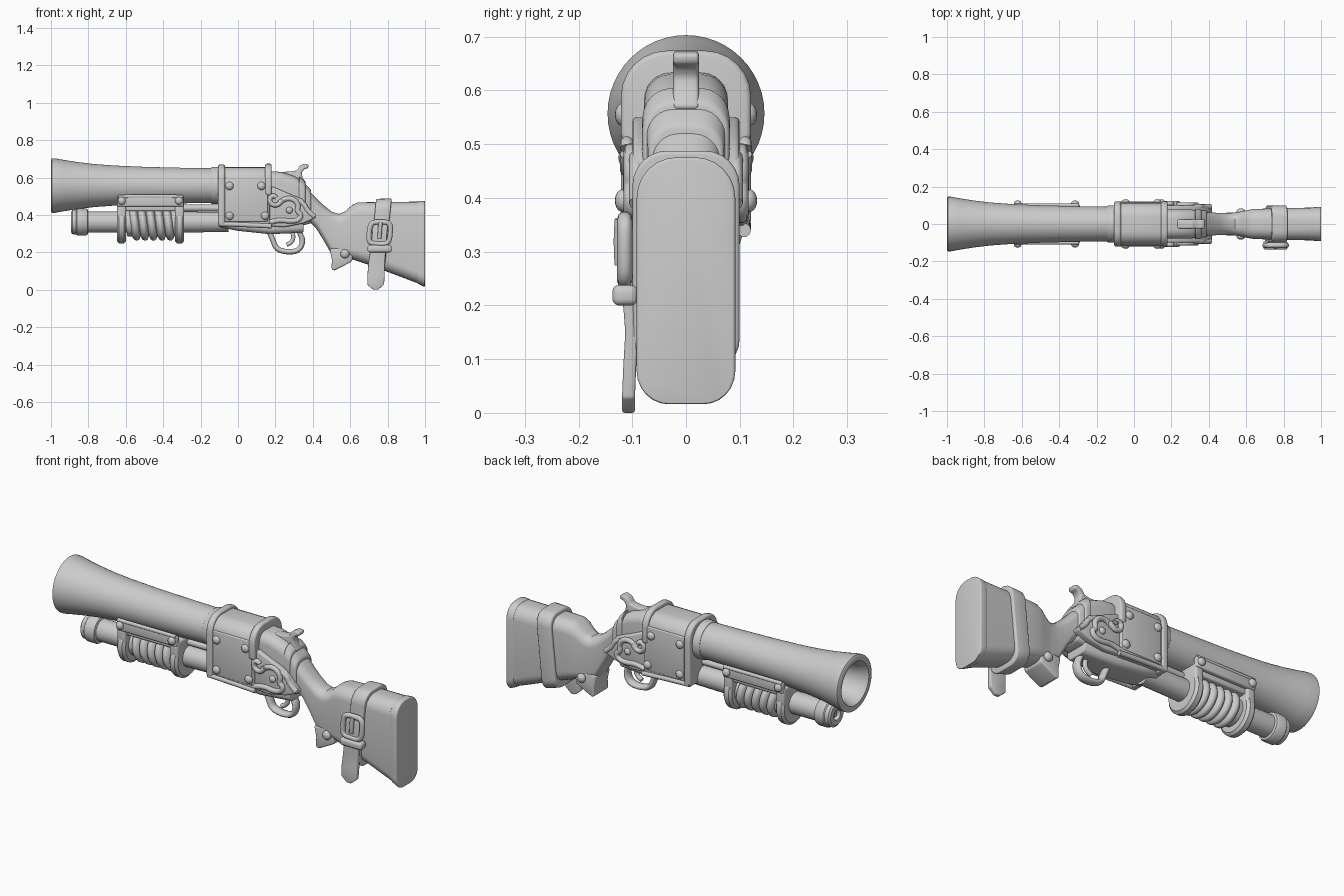
import bpy, bmesh, math
from mathutils import Vector


def finish(name, bm, bevel=0.0, segs=3):
    """Bevel the hard edges, smooth-shade and link the object."""
    bmesh.ops.recalc_face_normals(bm, faces=bm.faces[:])
    if bevel:
        hard = [e for e in bm.edges if len(e.link_faces) == 2 and e.calc_face_angle() > 0.6]
        bmesh.ops.bevel(bm, geom=hard, offset=bevel, segments=segs, profile=0.5,
                        affect='EDGES', clamp_overlap=True)
    me = bpy.data.meshes.new(name)
    bm.to_mesh(me)
    bm.free()
    me.shade_smooth()
    me.set_sharp_from_angle(angle=math.radians(38))
    ob = bpy.data.objects.new(name, me)
    bpy.context.collection.objects.link(ob)
    return ob


def skin(name, rings, bevel=0.0):
    """Bridge equal-sized rings of points and cap both ends."""
    bm = bmesh.new()
    vs = [[bm.verts.new(p) for p in r] for r in rings]
    n = len(vs[0])
    for a, b in zip(vs, vs[1:]):
        for i in range(n):
            j = (i + 1) % n
            bm.faces.new((a[i], a[j], b[j], b[i]))
    bm.faces.new(vs[0])
    bm.faces.new(vs[-1])
    return finish(name, bm, bevel)


def lathe(name, profile, zc, n=48, tilt=0.0):
    """Revolve (x, radius) pairs about a line along x at height zc."""
    rings = []
    for x, r in profile:
        ang = [2 * math.pi * i / n for i in range(n)]
        rings.append([(x + tilt * r * math.sin(a), r * math.cos(a), zc + r * math.sin(a)) for a in ang])
    return skin(name, rings)


def loft(name, sections, bevel=0.0, shear=0.0):
    """Loft rounded rectangles (x, top, bottom, half width, top radius, bottom radius)."""
    rings = []
    for x, zt, zb, hy, rt, rb in sections:
        ring = []
        for sy, z, r, start in ((1, zt - rt, rt, 0), (-1, zt - rt, rt, 90),
                                (-1, zb + rb, rb, 180), (1, zb + rb, rb, 270)):
            for k in range(7):
                a = math.radians(start + k * 15)
                pz = z + r * math.sin(a)
                ring.append((x + shear * (pz - 0.3), sy * (hy - r) + r * math.cos(a), pz))
        rings.append(ring)
    return skin(name, rings, bevel)


def prism(name, pts, y0, y1, bevel=0.01):
    """Extrude an (x, z) outline from y0 to y1."""
    return skin(name, [[(x, y, z) for x, z in pts] for y in (y0, y1)], bevel)


def box(name, x0, x1, y0, y1, z0, z1, bevel=0.008):
    return prism(name, [(x0, z0), (x1, z0), (x1, z1), (x0, z1)], y0, y1, bevel)


def tube(name, pts, r, closed=False, flat=1.0):
    """Round bar along a smooth path, flat scales the width in y about its own centre."""
    cu = bpy.data.curves.new(name, 'CURVE')
    cu.dimensions = '3D'
    cu.bevel_depth, cu.bevel_resolution, cu.use_fill_caps = r, 3, True
    sp = cu.splines.new('NURBS')
    sp.points.add(len(pts) - 1)
    for p, c in zip(sp.points, pts):
        p.co = (*c, 1)
    sp.order_u, sp.resolution_u = 3, 6
    sp.use_endpoint_u, sp.use_cyclic_u = not closed, closed
    ob = bpy.data.objects.new(name, cu)
    bpy.context.collection.objects.link(ob)
    bpy.ops.object.select_all(action='DESELECT')
    ob.select_set(True)
    bpy.context.view_layer.objects.active = ob
    bpy.ops.object.convert(target='MESH')
    for v in ob.data.vertices:
        v.co.y *= flat
    return ob


def rivet(name, x, y, z, r=0.022):
    bm = bmesh.new()
    bmesh.ops.create_uvsphere(bm, u_segments=16, v_segments=10, radius=r)
    for v in bm.verts:
        v.co = Vector((x, y, z)) + Vector((v.co.x, v.co.y * 0.75, v.co.z))
    return finish(name, bm)


# Flared main barrel with open bore, and its rear collar
lathe("main_barrel", [(-0.55, 0.07), (-0.8, 0.078), (-0.95, 0.095), (-0.99, 0.108), (-1, 0.115),
                      (-1, 0.138), (-0.995, 0.146), (-0.98, 0.146), (-0.93, 0.137), (-0.86, 0.126),
                      (-0.77, 0.115), (-0.66, 0.107), (-0.5, 0.1), (-0.3, 0.095), (-0.05, 0.091)], 0.557)
lathe("barrel_collar", [(-0.145, 0.08), (-0.145, 0.094), (-0.138, 0.099), (-0.09, 0.099), (-0.09, 0.08)], 0.557)

# Magazine tube with recessed cap, and slide rod
lathe("magazine_tube", [(-0.82, 0.057), (-0.3, 0.056), (-0.05, 0.053)], 0.362)
lathe("magazine_cap", [(-0.865, 0.026), (-0.893, 0.028), (-0.893, 0.055), (-0.885, 0.065), (-0.865, 0.067),
                       (-0.86, 0.073), (-0.815, 0.073), (-0.805, 0.068), (-0.8, 0.055)], 0.362)
lathe("magazine_plug", [(-0.885, 0.012), (-0.88, 0.018), (-0.85, 0.018)], 0.362, 20)
lathe("slide_rod", [(-0.3, 0.018), (-0.05, 0.018)], 0.437, 20)

# Ribbed pump grip
ribs = [(-0.6, 0.07)]
for i in range(5):
    c = -0.552 + i * 0.045
    ribs += [(c + 0.0215 * t, 0.07 + 0.022 * h) for t, h in ((-1, 0), (-0.7, 0.7), (-0.25, 1), (0.25, 1), (0.7, 0.7), (1, 0))]
lathe("grip_ribs", ribs + [(-0.33, 0.07)], 0.355, 40, tilt=-0.12)
for x0, x1 in ((-0.648, -0.598), (-0.338, -0.288)):
    b = 0.012
    lathe("grip_end_ring", [(x0, 0.05), (x0, 0.1 - 0.005), (x0 + b, 0.108), (x1 - b, 0.108), (x1, 0.095), (x1, 0.05)], 0.355)
    box("grip_bracket", x0, x1, -0.1, 0.1, 0.36, 0.47, 0.012)
box("grip_web", -0.64, -0.295, -0.085, 0.085, 0.42, 0.465)
for s in (-1, 1):
    box("grip_side_bar", -0.645, -0.29, s * 0.08, s * 0.107, 0.445, 0.502)
    tube("grip_bar_lip", [(-0.64, s * 0.1, 0.498), (-0.47, s * 0.1, 0.5), (-0.295, s * 0.1, 0.498)], 0.01)
    for x in (-0.622, -0.315):
        rivet("grip_bolt", x, s * 0.11, 0.475, 0.021)

# Receiver shell, flanges and lower hull
loft("receiver", [(-0.095, 0.655, 0.35, 0.112, 0.075, 0.02), (0.17, 0.655, 0.335, 0.112, 0.075, 0.02)], 0.006)
loft("receiver_front_flange", [(-0.106, 0.67, 0.34, 0.121, 0.085, 0.02), (-0.07, 0.67, 0.34, 0.121, 0.085, 0.02)], 0.01)
loft("receiver_rear_flange", [(0.145, 0.674, 0.5, 0.121, 0.085, 0.02), (0.18, 0.674, 0.5, 0.121, 0.085, 0.02)], 0.01)
loft("receiver_hull", [(-0.1, 0.42, 0.335, 0.075, 0.01, 0.03), (0.0, 0.42, 0.315, 0.078, 0.01, 0.03),
                       (0.17, 0.42, 0.297, 0.078, 0.01, 0.03), (0.35, 0.42, 0.305, 0.065, 0.01, 0.03)], 0.006)
loft("receiver_tail", [(0.15, 0.635, 0.36, 0.078, 0.05, 0.03), (0.23, 0.63, 0.35, 0.078, 0.05, 0.03),
                       (0.3, 0.608, 0.34, 0.077, 0.05, 0.03), (0.35, 0.575, 0.345, 0.074, 0.05, 0.03),
                       (0.39, 0.535, 0.355, 0.07, 0.05, 0.03)], 0.008)
loft("tail_band", [(0.325, 0.608, 0.43, 0.082, 0.055, 0.02), (0.36, 0.578, 0.43, 0.08, 0.055, 0.02)], 0.008)

# Side plates, rivets, lock plates and scroll trim on both sides
for s in (-1, 1):
    box("side_plate", -0.068, 0.16, s * 0.1, s * 0.117, 0.365, 0.6, 0.005)
    tube("plate_bottom_trim", [(-0.1, s * 0.108, 0.352), (0.05, s * 0.108, 0.347), (0.18, s * 0.108, 0.34)], 0.013)
    for x, z in ((-0.045, 0.555), (0.125, 0.555), (-0.045, 0.395), (0.145, 0.395)):
        rivet("plate_rivet", x, s * 0.116, z)
    prism("lock_plate", [(0.15, 0.34), (0.25, 0.335), (0.35, 0.355), (0.42, 0.385), (0.385, 0.43),
                         (0.345, 0.485), (0.27, 0.515), (0.19, 0.55), (0.15, 0.55)], s * 0.05, s * 0.1, 0.01)
    spiral = [(0.195 + (0.012 + 0.0045 * k) * math.cos(k * 0.8 + 0.6), s * 0.11,
               0.485 + (0.012 + 0.0045 * k) * math.sin(k * 0.8 + 0.6)) for k in range(8)]
    tube("lock_scroll", spiral, 0.013)
    tube("lock_trim", [(x, s * 0.102, z) for x, z in ((0.22, 0.465), (0.25, 0.49), (0.3, 0.485), (0.325, 0.45),
         (0.315, 0.42), (0.34, 0.4), (0.325, 0.372), (0.28, 0.365), (0.22, 0.375), (0.17, 0.36))], 0.014)
    tube("lock_tail_trim", [(x, s * 0.092, z) for x, z in ((0.32, 0.475), (0.355, 0.46), (0.37, 0.42), (0.41, 0.39))], 0.014)
    rivet("lock_screw", 0.275, s * 0.1, 0.425, 0.018)

# Hammer, trigger and trigger guard
prism("hammer", [(0.225, 0.6), (0.23, 0.63), (0.285, 0.632), (0.315, 0.638), (0.33, 0.662), (0.355, 0.674),
                 (0.378, 0.668), (0.374, 0.65), (0.352, 0.643), (0.34, 0.625), (0.345, 0.6), (0.365, 0.57),
                 (0.34, 0.55)], -0.024, 0.024, 0.007)
tube("trigger_guard", [(x, y, z) for x, y, z in ((0.165, 0, 0.315), (0.185, 0, 0.27), (0.205, 0, 0.215),
     (0.27, 0, 0.2), (0.33, 0, 0.21), (0.35, 0, 0.265), (0.325, 0, 0.31), (0.33, 0, 0.34))], 0.015, flat=1.7)
tube("trigger", [(0.285, 0, 0.33), (0.3, 0, 0.285), (0.285, 0, 0.25), (0.26, 0, 0.24)], 0.012)

# Stock, butt plate and grip spur
loft("stock", [(0.33, 0.575, 0.37, 0.066, 0.05, 0.04), (0.38, 0.53, 0.365, 0.064, 0.05, 0.05),
               (0.42, 0.488, 0.325, 0.061, 0.05, 0.05), (0.46, 0.45, 0.26, 0.059, 0.05, 0.05),
               (0.5, 0.418, 0.19, 0.059, 0.05, 0.05), (0.54, 0.405, 0.175, 0.061, 0.05, 0.05),
               (0.575, 0.42, 0.17, 0.067, 0.05, 0.05), (0.61, 0.453, 0.163, 0.075, 0.055, 0.055),
               (0.64, 0.467, 0.153, 0.08, 0.06, 0.06), (0.7, 0.468, 0.133, 0.082, 0.06, 0.06),
               (0.96, 0.471, 0.035, 0.088, 0.07, 0.06)])
loft("butt_plate", [(0.958, 0.474, 0.034, 0.09, 0.075, 0.06), (1.0, 0.476, 0.014, 0.092, 0.075, 0.06)], 0.006)
prism("grip_spur", [(0.49, 0.22), (0.502, 0.16), (0.5, 0.11), (0.515, 0.102), (0.56, 0.125), (0.61, 0.152),
                    (0.615, 0.19), (0.58, 0.225)], -0.062, 0.062, 0.016)
for s in (-1, 1):
    rivet("spur_rivet", 0.572, s * 0.066, 0.192, 0.024)

# Leather belt around the stock, with hanging tail and buckle
loft("belt", [(0.72, 0.486, 0.1, 0.098, 0.065, 0.06), (0.803, 0.488, 0.075, 0.1, 0.065, 0.06)], 0.008, shear=0.1)
tail = []
for x, y, z, w in ((0.762, -0.105, 0.36, 0.04), (0.752, -0.108, 0.24, 0.04), (0.742, -0.101, 0.15, 0.044),
                   (0.738, -0.105, 0.08, 0.046), (0.736, -0.107, 0.028, 0.045), (0.736, -0.107, 0.0, 0.012)):
    tail.append([(x - w, y - 0.012, z), (x + w, y - 0.012, z), (x + w, y + 0.012, z), (x - w, y + 0.012, z)])
skin("belt_tail", tail, 0.005)
tube("buckle_frame", [(x, -0.114, z) for x, z in ((0.7, 0.25), (0.7, 0.3), (0.71, 0.36), (0.76, 0.362), (0.815, 0.36),
     (0.815, 0.3), (0.805, 0.245), (0.75, 0.245))], 0.014, closed=True)
tube("buckle_prong", [(0.762, -0.122, 0.36), (0.759, -0.126, 0.32), (0.756, -0.122, 0.275)], 0.011)
box("belt_keeper", 0.692, 0.822, -0.137, -0.09, 0.2, 0.238, 0.012)
